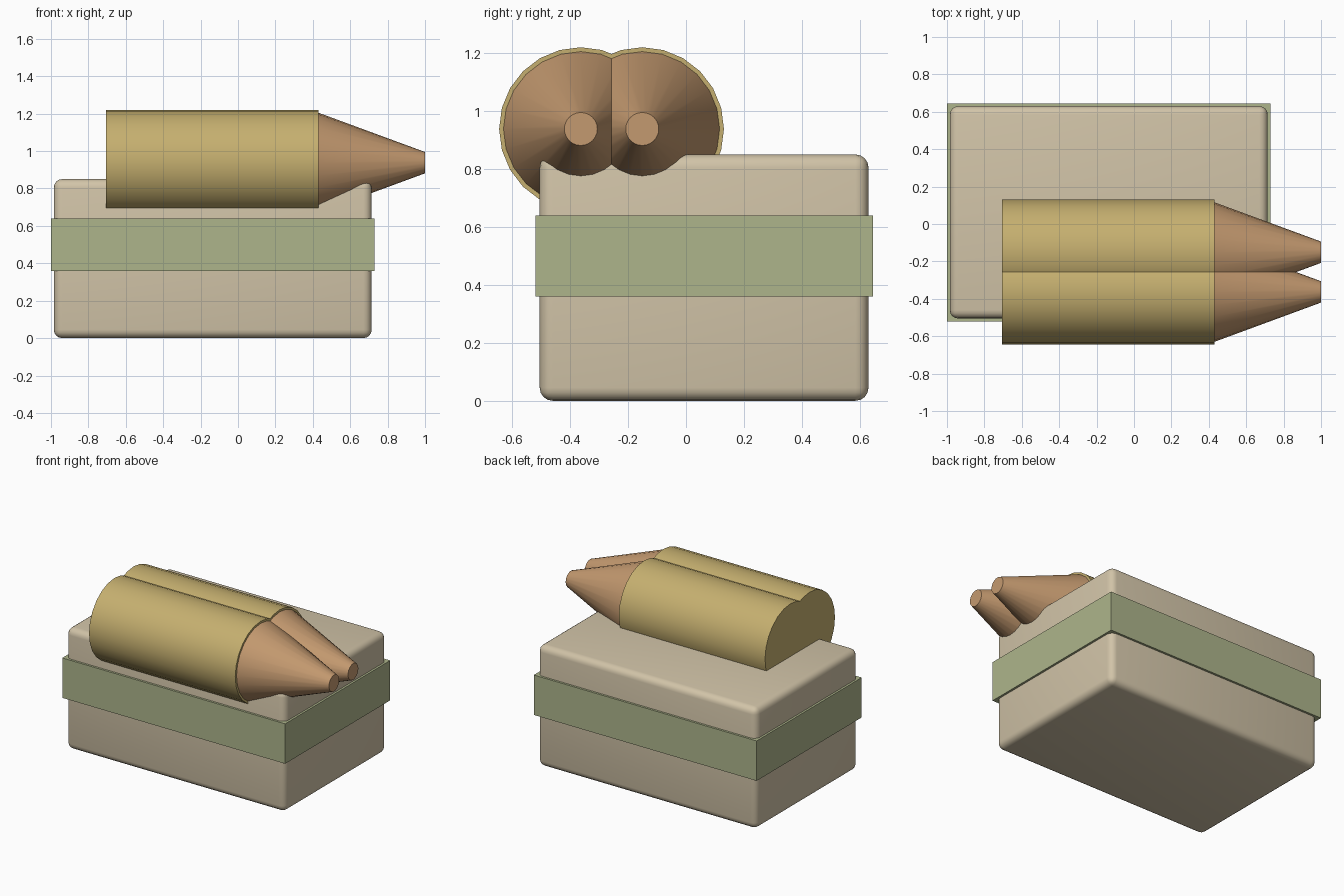
import bpy
import math

old = bpy.data.objects.get("Cube")
if old:
    bpy.data.objects.remove(old, do_unlink=True)


def material(name, rgb):
    mat = bpy.data.materials.new(name)
    mat.use_nodes = True
    mat.diffuse_color = (*rgb, 1)
    mat.node_tree.nodes["Principled BSDF"].inputs["Base Color"].default_value = (*rgb, 1)
    return mat


cream = material("cream", (0.64, 0.55, 0.39))
green = material("sage green", (0.42, 0.46, 0.26))
brass = material("brass", (0.56, 0.43, 0.16))
copper = material("copper", (0.55, 0.32, 0.16))


def box(name, low, high, mat, bevel=0):
    centre = [(a + b) / 2 for a, b in zip(low, high)]
    bpy.ops.mesh.primitive_cube_add(size=1, location=centre)
    ob = bpy.context.object
    ob.name = name
    ob.scale = [b - a for a, b in zip(low, high)]
    bpy.ops.object.transform_apply(location=False, rotation=False, scale=True)
    ob.data.materials.append(mat)
    if bevel:
        mod = ob.modifiers.new("Rounded edges", "BEVEL")
        mod.width = bevel
        mod.segments = 4
        bpy.ops.object.modifier_apply(modifier=mod.name)
        bpy.ops.object.shade_smooth_by_angle(angle=math.radians(40))
    return ob


def tapered(name, x0, x1, r0, r1, y, z, mat):
    # Round part lying along x, from x0 to x1
    bpy.ops.mesh.primitive_cone_add(
        vertices=24, radius1=r0, radius2=r1, depth=x1 - x0,
        location=((x0 + x1) / 2, y, z), rotation=(0, math.pi / 2, 0))
    ob = bpy.context.object
    ob.name = name
    ob.data.materials.append(mat)
    bpy.ops.object.shade_smooth_by_angle(angle=math.radians(30))
    return ob


# Carton and the band around it
box("carton", (-0.985, -0.505, 0), (0.715, 0.63, 0.85), cream, 0.045)
box("band", (-1, -0.52, 0.36), (0.73, 0.645, 0.64), green)

# Two cartridges lying on the carton
for side, y in (("front", -0.363), ("back", -0.151)):
    tapered(side + "_casing", -0.705, 0.43, 0.282, 0.282, y, 0.938, brass)
    tapered(side + "_tip", 0.43, 1.0, 0.267, 0.057, y, 0.938, copper)
